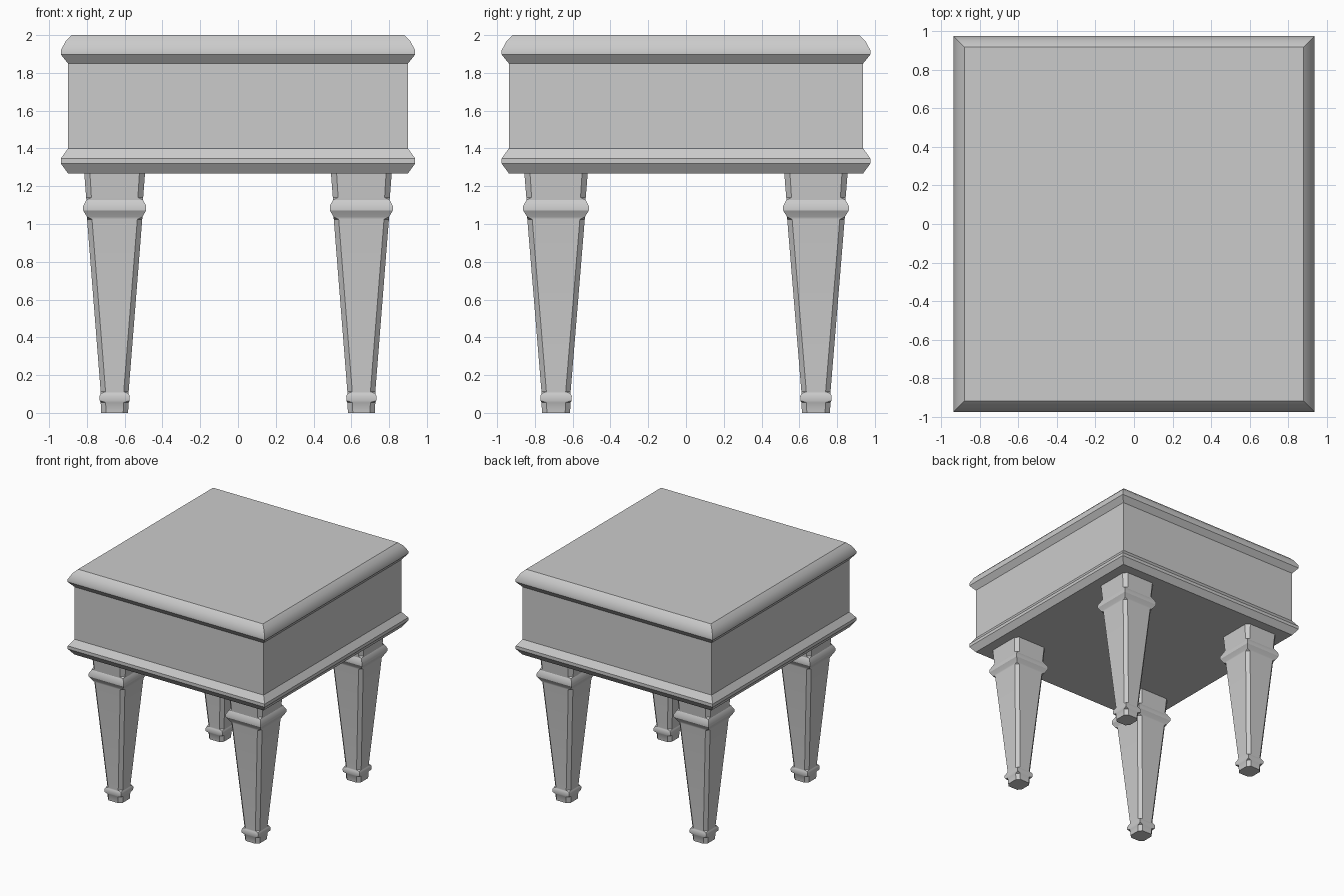
import bpy, bmesh, math

if "Cube" in bpy.data.objects:
    bpy.data.objects.remove(bpy.data.objects["Cube"])

RATIO = 1.042  # depth to width ratio of the whole stool


def loft(name, sections, centre=(0, 0), ratio=1.0, pad=0.0, smooth=True):
    """Stack rectangular sections (z, half_width, corner_chamfer)."""
    bm = bmesh.new()
    rings = []
    for z, h, c in sections:
        x, y = h, h * ratio + pad
        pts = [(x - c, -y), (x, -y + c), (x, y - c), (x - c, y),
               (-x + c, y), (-x, y - c), (-x, -y + c), (-x + c, -y)]
        rings.append([bm.verts.new((px + centre[0], py + centre[1], z)) for px, py in pts])
    for a, b in zip(rings, rings[1:]):
        for i in range(8):
            j = (i + 1) % 8
            bm.faces.new((a[i], a[j], b[j], b[i]))
    bm.faces.new(rings[0][::-1])
    bm.faces.new(rings[-1])
    # sharp-cornered sections collapse to four points
    bmesh.ops.remove_doubles(bm, verts=bm.verts, dist=0.0005)
    bmesh.ops.recalc_face_normals(bm, faces=bm.faces)
    mesh = bpy.data.meshes.new(name)
    bm.to_mesh(mesh)
    bm.free()
    obj = bpy.data.objects.new(name, mesh)
    bpy.context.collection.objects.link(obj)
    bpy.ops.object.select_all(action='DESELECT')
    obj.select_set(True)
    bpy.context.view_layer.objects.active = obj
    if smooth:
        bpy.ops.object.shade_smooth_by_angle(angle=math.radians(30))
    return obj


# Upholstered box with a moulding round the top and the bottom
loft("seat_box", [
    (1.268, 0.90, 0), (1.32, 0.938, 0), (1.347, 0.938, 0), (1.40, 0.90, 0),
    (1.85, 0.90, 0), (1.897, 0.938, 0), (1.92, 0.938, 0), (1.968, 0.912, 0),
    (2.0, 0.88, 0)], pad=0.038)

# Tapered chamfered leg with a square collar and a small ankle ring
LEG = [
    (0.0, 0.071, 0.026), (0.055, 0.074, 0.026), (0.065, 0.079, 0),
    (0.09, 0.080, 0), (0.102, 0.074, 0), (0.112, 0.074, 0.026),
    (1.025, 0.146, 0.026), (1.038, 0.147, 0), (1.072, 0.167, 0),
    (1.095, 0.167, 0), (1.128, 0.150, 0), (1.14, 0.151, 0.028),
    (1.27, 0.161, 0.030)]
for side, sx in (("left", -1), ("right", 1)):
    for end, sy in (("front", -1), ("back", 1)):
        loft(f"{end}_{side}_leg", LEG, (0.653 * sx, 0.688 * sy), RATIO)
